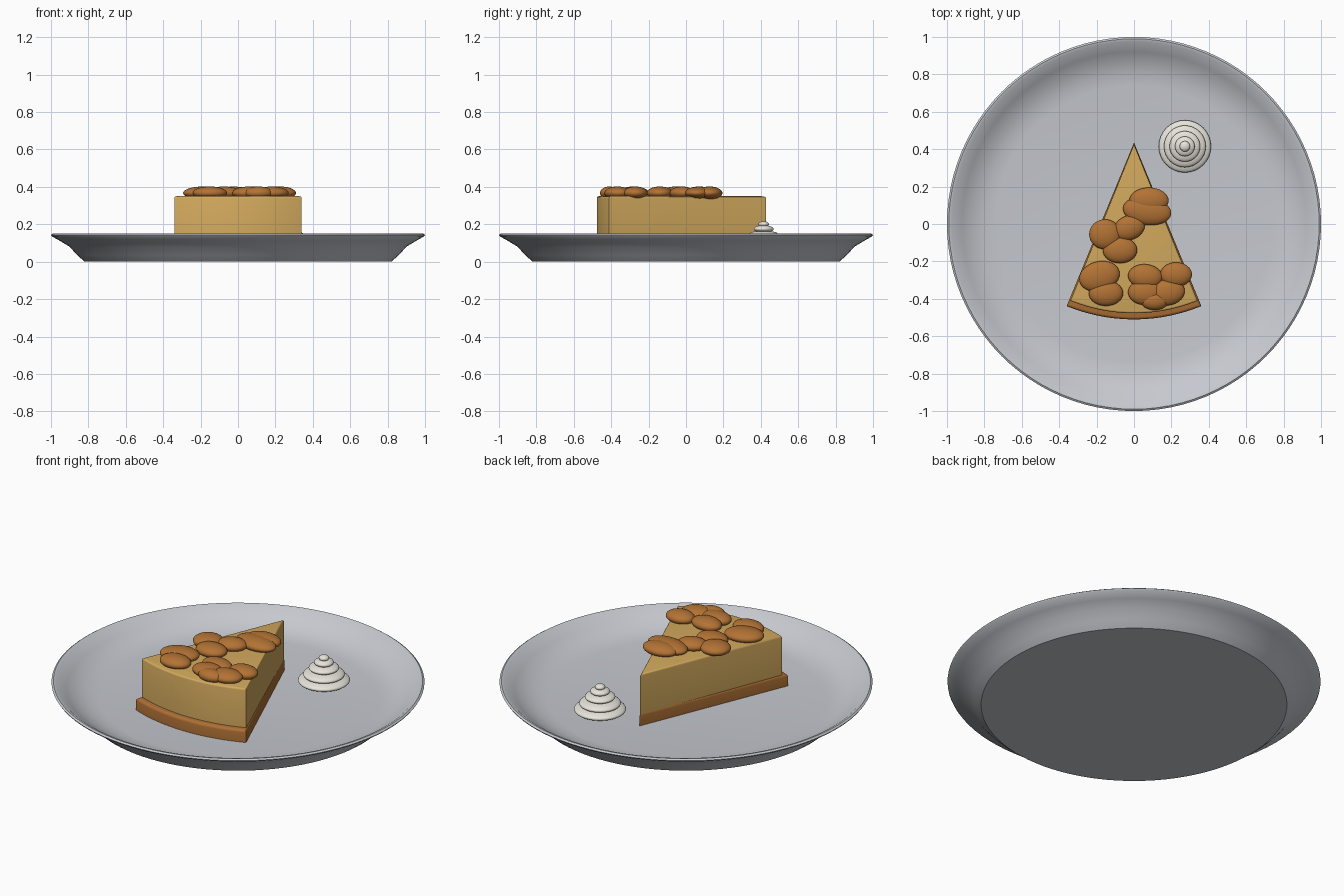
import bpy, bmesh, math
from mathutils import Matrix, Vector

if "Cube" in bpy.data.objects:
    bpy.data.objects.remove(bpy.data.objects["Cube"])


def material(name, rgb):
    m = bpy.data.materials.new(name)
    m.diffuse_color = (*rgb, 1)
    m.use_nodes = True
    m.node_tree.nodes["Principled BSDF"].inputs["Base Color"].default_value = m.diffuse_color
    return m


GREY = material("plate grey", (0.56, 0.58, 0.62))
CUSTARD = material("custard yellow", (0.65, 0.40, 0.11))
CRUST = material("crust brown", (0.42, 0.16, 0.035))
NUT = material("nut brown", (0.45, 0.17, 0.035))
CREAM = material("cream white", (0.84, 0.81, 0.74))


def finish(name, bm, mat, angle=35):
    bmesh.ops.recalc_face_normals(bm, faces=bm.faces)
    me = bpy.data.meshes.new(name)
    bm.to_mesh(me)
    bm.free()
    me.materials.append(mat)
    ob = bpy.data.objects.new(name, me)
    bpy.context.collection.objects.link(ob)
    bpy.ops.object.select_all(action='DESELECT')
    ob.select_set(True)
    bpy.context.view_layer.objects.active = ob
    bpy.ops.object.shade_smooth_by_angle(angle=math.radians(angle))
    return ob


def lathe(name, profile, mat, steps=96):
    bm = bmesh.new()
    verts = [bm.verts.new((r, 0, z)) for r, z in profile]
    edges = [bm.edges.new(p) for p in zip(verts, verts[1:])]
    bmesh.ops.spin(bm, geom=verts + edges, cent=(0, 0, 0), axis=(0, 0, 1),
                   angle=math.tau, steps=steps)
    bmesh.ops.remove_doubles(bm, verts=bm.verts, dist=1e-4)
    return finish(name, bm, mat)


def wedge(name, tip_y, radius, half_angle, z0, z1, bevel, mat, steps=24):
    """Pie wedge with its tip at the back and its arc at the front."""
    bm = bmesh.new()
    pts = [(0, tip_y)]
    for i in range(steps + 1):
        a = math.radians(half_angle) * (2 * i / steps - 1)
        pts.append((radius * math.sin(a), tip_y - radius * math.cos(a)))
    face = bm.faces.new([bm.verts.new((x, y, z0)) for x, y in pts])
    ext = bmesh.ops.extrude_face_region(bm, geom=[face])
    up = [v for v in ext["geom"] if isinstance(v, bmesh.types.BMVert)]
    bmesh.ops.translate(bm, verts=up, vec=(0, 0, z1 - z0))
    top = [e for e in bm.edges if all(v.co.z > z1 - 1e-4 for v in e.verts)]
    bmesh.ops.bevel(bm, geom=top, offset=bevel, segments=3, profile=0.5,
                    affect='EDGES')
    return finish(name, bm, mat)


def blob(name, centre, size, turn, mat):
    bm = bmesh.new()
    mtx = (Matrix.Translation(centre) @ Matrix.Rotation(math.radians(turn), 4, 'Z')
           @ Matrix.Diagonal(Vector((*size, 1))))
    bmesh.ops.create_uvsphere(bm, u_segments=32, v_segments=16, radius=1, matrix=mtx)
    return finish(name, bm, mat, 60)


# plate
lathe("plate", [(0, 0), (0.82, 0), (0.86, 0.035), (0.90, 0.08), (0.95, 0.11),
                (0.995, 0.135), (1.0, 0.143), (0.99, 0.15), (0.975, 0.147),
                (0.92, 0.105), (0.86, 0.072), (0.80, 0.055), (0.74, 0.048),
                (0, 0.048)], GREY)

# pie slice
wedge("crust", 0.435, 0.945, 22.4, 0.045, 0.12, 0.015, CRUST)
wedge("filling", 0.428, 0.905, 22.1, 0.11, 0.35, 0.01, CUSTARD)

# nuts on the slice: x, y, half length, half width, turn
nuts = [(0.08, 0.125, 0.105, 0.07, 0), (0.07, 0.07, 0.13, 0.075, -8),
        (-0.025, -0.02, 0.085, 0.065, 20), (-0.155, -0.055, 0.085, 0.08, 0),
        (-0.075, -0.14, 0.092, 0.07, 0), (-0.185, -0.28, 0.11, 0.08, 15),
        (-0.15, -0.37, 0.092, 0.068, 0), (0.06, -0.28, 0.092, 0.065, -5),
        (0.225, -0.27, 0.085, 0.065, 0), (0.06, -0.365, 0.092, 0.068, 0),
        (0.18, -0.365, 0.092, 0.07, 10), (0.11, -0.41, 0.075, 0.05, 0)]
for i, (x, y, a, b, t) in enumerate(nuts):
    blob(f"nut_{i + 1}", (x, y, 0.367), (a, b, 0.035), t, NUT)

# whipped cream tiers: radius, height, half thickness
tiers = [(0.14, 0.07, 0.03), (0.112, 0.105, 0.027), (0.082, 0.143, 0.023),
         (0.053, 0.175, 0.02), (0.028, 0.2, 0.016)]
for i, (r, z, h) in enumerate(tiers):
    blob(f"cream_tier_{i + 1}", (0.272, 0.415, z), (r, r, h), 0, CREAM)
